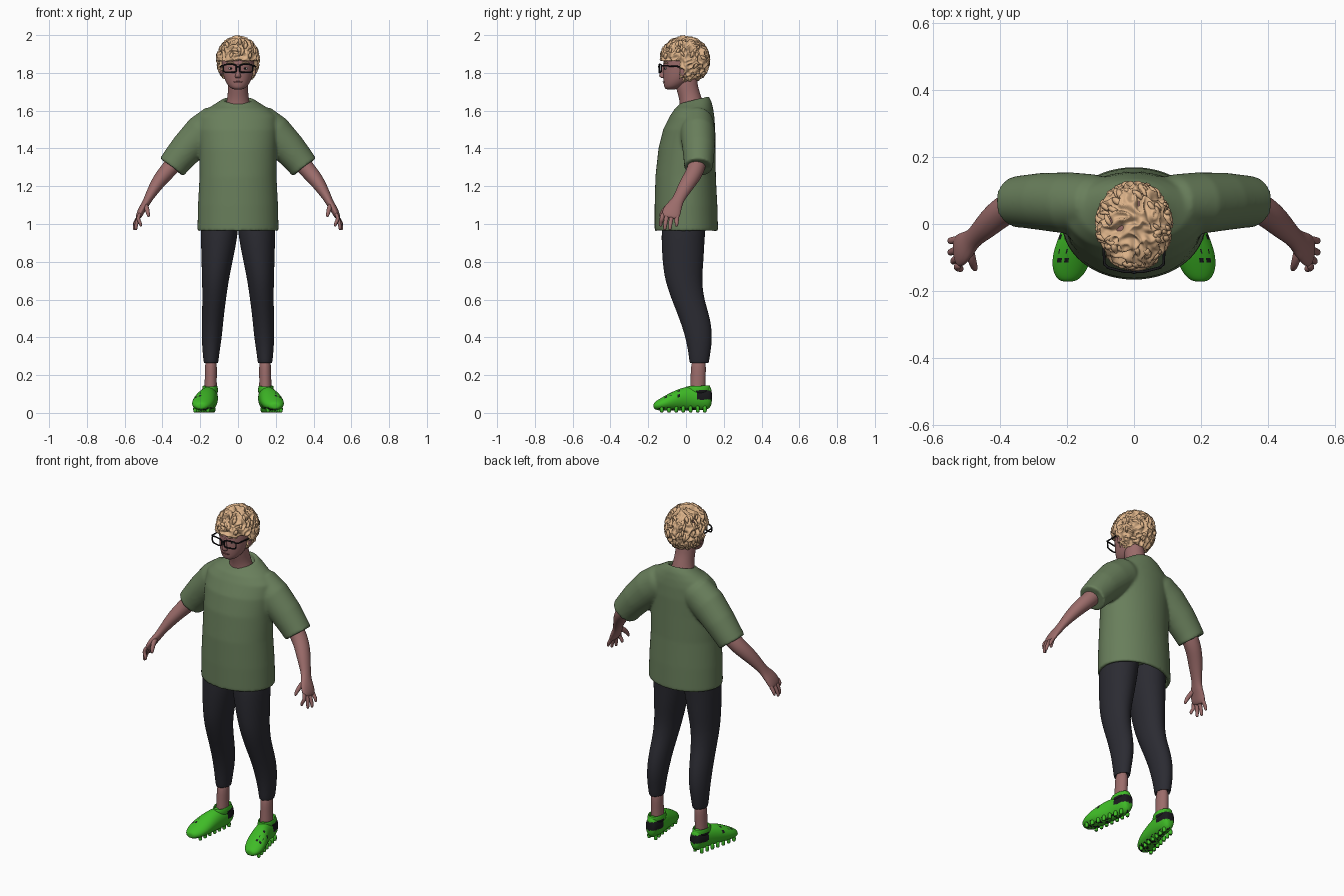
import bpy, bmesh, math, random
from mathutils import Vector, Matrix, noise

random.seed(4)
old = bpy.data.objects.get("Cube")
if old:
    bpy.data.objects.remove(old, do_unlink=True)
X, Y, Z = Vector((1, 0, 0)), Vector((0, 1, 0)), Vector((0, 0, 1))


def material(name, r, g, b):
    m = bpy.data.materials.new(name)
    m.use_nodes = True
    m.diffuse_color = (r, g, b, 1)
    node = m.node_tree.nodes["Principled BSDF"]
    node.inputs["Base Color"].default_value = (r, g, b, 1)
    node.inputs["Roughness"].default_value = 0.8
    return m


SKIN = material("skin", 0.33, 0.15, 0.145)
SHIRT = material("olive green", 0.14, 0.21, 0.105)
TROUSERS = material("charcoal", 0.024, 0.024, 0.032)
SHOE = material("bright green", 0.05, 0.5, 0.02)
BLACK = material("black", 0.01, 0.01, 0.012)
HAIR = material("blond", 0.72, 0.45, 0.25)
LIPS = material("lip brown", 0.2, 0.075, 0.075)
WHITE = material("eye white", 0.6, 0.55, 0.52)


def loft(bm, rings, n=16, tangent=None, ref=Y):
    """Skin elliptical rings (x, y, z, ru, rv, tilt) set along a path."""
    pts = [Vector(r[:3]) for r in rings]
    loops = []
    for i, r in enumerate(rings):
        t = tangent or (pts[min(i + 1, len(pts) - 1)] - pts[max(i - 1, 0)]).normalized()
        u = ref.cross(t).normalized()
        v = t.cross(u)
        tilt = r[5] if len(r) > 5 else 0
        loop = []
        for k in range(n):
            a = math.tau * k / n
            side = r[4] * math.sin(a)
            loop.append(bm.verts.new(pts[i] + u * r[3] * math.cos(a) + v * side + Z * tilt * side))
        loops.append(loop)
    for a, b in zip(loops, loops[1:]):
        for k in range(n):
            j = (k + 1) % n
            bm.faces.new((a[k], a[j], b[j], b[k]))
    bm.faces.new(loops[0][::-1])
    bm.faces.new(loops[-1])


def ball(bm, centre, radii, detail=3):
    mat = Matrix.Translation(centre) @ Matrix.Diagonal((*radii, 1))
    return bmesh.ops.create_icosphere(bm, subdivisions=detail, radius=1, matrix=mat)["verts"]


def finish(bm, name, mat, mirror=False, sub=0):
    bmesh.ops.recalc_face_normals(bm, faces=bm.faces)
    for f in bm.faces:
        f.smooth = True
    me = bpy.data.meshes.new(name)
    bm.to_mesh(me)
    bm.free()
    me.materials.append(mat)
    ob = bpy.data.objects.new(name, me)
    bpy.context.collection.objects.link(ob)
    if mirror:
        ob.modifiers.new("mirror", "MIRROR").use_mirror_merge = False
    if sub:
        s = ob.modifiers.new("smooth", "SUBSURF")
        s.levels = s.render_levels = sub
    return ob


def wire(name, points, radius, mat, cyclic=False, mirror=False):
    cu = bpy.data.curves.new(name, "CURVE")
    cu.dimensions = "3D"
    cu.bevel_depth = radius
    cu.bevel_resolution = 2
    cu.use_fill_caps = True
    sp = cu.splines.new("POLY")
    sp.points.add(len(points) - 1)
    for p, co in zip(sp.points, points):
        p.co = (*co, 1)
    sp.use_cyclic_u = cyclic
    cu.materials.append(mat)
    ob = bpy.data.objects.new(name, cu)
    bpy.context.collection.objects.link(ob)
    if mirror:
        ob.modifiers.new("mirror", "MIRROR").use_mirror_merge = False


# Shirt: torso and sleeves with hollow ends, fused into one smooth cloth
bm = bmesh.new()
loft(bm, [(0, 0, 1.03, .185, .135), (0, 0, .965, .195, .148), (0, .002, .96, .215, .168),
          (0, 0, 1.1, .212, .166), (0, -.002, 1.25, .204, .16), (0, .005, 1.4, .205, .151),
          (0, .017, 1.5, .21, .138), (0, .032, 1.57, .205, .118), (0, .042, 1.61, .165, .102),
          (0, .045, 1.635, .122, .09, .15), (0, .045, 1.66, .08, .074, .25),
          (0, .045, 1.655, .064, .06, .25), (0, .045, 1.625, .064, .06, .25)], 48, Z)
for s in (1, -1):
    loft(bm, [(s * .06, .06, 1.56, .06, .07), (s * .12, .06, 1.53, .1, .088),
              (s * .19, .062, 1.48, .1, .092), (s * .27, .067, 1.40, .089, .086),
              (s * .325, .067, 1.335, .081, .079), (s * .352, .066, 1.30, .078, .076),
              (s * .347, .066, 1.306, .06, .058), (s * .325, .066, 1.335, .055, .053)], 32)
shirt = finish(bm, "shirt", SHIRT)
r = shirt.modifiers.new("fuse", "REMESH")
r.mode, r.voxel_size, r.use_smooth_shade = "VOXEL", .0075, True
sm = shirt.modifiers.new("soften", "SMOOTH")
sm.factor, sm.iterations = .5, 8

# Trousers with open cuffs
bm = bmesh.new()
loft(bm, [(.085, 0, 1.1, .085, .11), (.097, -.01, 1.0, .1, .118), (.1, -.016, .93, .098, .116),
          (.111, -.016, .8, .083, .11), (.12, -.014, .7, .071, .098), (.126, .01, .6, .063, .087),
          (.134, .047, .5, .058, .083), (.139, .069, .4, .054, .072), (.143, .071, .32, .045, .059),
          (.143, .07, .265, .039, .052), (.143, .07, .26, .035, .046), (.143, .07, .29, .032, .04)],
     20, Z)
finish(bm, "trousers", TROUSERS, True, 2)

# Ankles
bm = bmesh.new()
loft(bm, [(.145, .062, .06, .035, .042), (.145, .062, .13, .034, .042), (.144, .064, .19, .032, .04),
          (.143, .068, .3, .034, .043)], 14, Z)
finish(bm, "ankles", SKIN, True, 2)

# Arms, palms and fingers
bm = bmesh.new()
loft(bm, [(.28, .067, 1.39, .05, .05), (.36, .058, 1.295, .046, .048), (.405, .028, 1.245, .041, .045),
          (.44, -.005, 1.195, .034, .041), (.475, -.038, 1.135, .023, .03), (.49, -.055, 1.105, .021, .038),
          (.51, -.073, 1.075, .02, .05), (.526, -.083, 1.04, .017, .05), (.531, -.085, 1.03, .009, .035)])
tips = [(-.122, -.134, .515, .985), (-.098, -.112, .54, .967), (-.073, -.085, .549, .966),
        (-.047, -.05, .549, .985)]
for y0, y1, x, z in tips:
    loft(bm, [(.518, y0, 1.06, .011, .013), (.533, (y0 + y1) / 2, 1.025, .011, .013),
              (x, y1, z + .02, .01, .011), (x, y1, z, .007, .008)], 8)
loft(bm, [(.49, -.07, 1.105, .014, .018), (.484, -.105, 1.085, .014, .016),
          (.477, -.127, 1.06, .012, .013), (.472, -.137, 1.035, .007, .008)], 8)
finish(bm, "arms_and_hands", SKIN, True, 2)

# Head, neck, nose and ears
bm = bmesh.new()
loft(bm, [(0, -.08, 1.711, .022, .024), (0, -.07, 1.722, .045, .046), (0, -.05, 1.75, .066, .07),
          (0, -.032, 1.79, .079, .091), (0, -.022, 1.83, .085, .1), (0, -.012, 1.88, .09, .106),
          (0, 0, 1.93, .08, .095), (0, 0, 1.97, .04, .05)], 24, Z)
loft(bm, [(0, .035, 1.58, .085, .07), (0, .03, 1.64, .062, .062), (0, .016, 1.69, .054, .06),
          (0, 0, 1.74, .054, .06), (0, 0, 1.8, .05, .06)], 20, Z)
loft(bm, [(0, -.118, 1.772, .012, .01), (0, -.126, 1.779, .018, .017), (0, -.125, 1.795, .012, .018),
          (0, -.119, 1.83, .008, .012), (0, -.112, 1.85, .008, .008)], 12, Z)
for s in (1, -1):
    ball(bm, (s * .088, -.015, 1.81), (.009, .018, .03), 2)
finish(bm, "head_and_neck", SKIN, sub=2)

# Lips, eyes and brows
bm = bmesh.new()
ball(bm, (0, -.116, 1.752), (.024, .0075, .0045))
finish(bm, "lips", LIPS)
for name, mat, size, y in (("eye_whites", WHITE, (.014, .006, .006), -.107),
                           ("irises", BLACK, (.0055, .004, .0055), -.1115)):
    bm = bmesh.new()
    ball(bm, (.037, y, 1.824), size, 2)
    finish(bm, name, mat, True)
wire("brows", [(.018, -.117, 1.851), (.04, -.111, 1.856), (.06, -.098, 1.851)], .004, HAIR, mirror=True)

# Glasses: rounded rims, bridge and temples
rim = []
for k in range(32):
    a = math.tau * k / 32
    c, s = math.cos(a), math.sin(a)
    px = .043 + .035 * math.copysign(abs(c) ** .5, c)
    rim.append((px, -.142 + .25 * max(px - .03, 0), 1.824 + .021 * math.copysign(abs(s) ** .5, s)))
wire("glasses_rims", rim, .004, BLACK, True, True)
wire("glasses_bridge", [(-.01, -.142, 1.83), (0, -.145, 1.833), (.01, -.142, 1.83)], .004, BLACK)
wire("glasses_temples", [(.077, -.13, 1.838), (.088, -.12, 1.838), (.094, -.01, 1.832)], .004, BLACK,
     mirror=True)

# Curly hair: ridged cap tucked in over the face, plus loose curls
centre, radii = Vector((0, -.006, 1.868)), Vector((.106, .124, .12))
bm = bmesh.new()
for v in ball(bm, centre, radii, 6):
    d = (v.co - centre).normalized()
    warp = noise.noise_vector(v.co * 18) * .02
    ridge = abs(noise.noise((v.co + warp) * 30))
    v.co += d * (.012 - .045 * ridge)
    line = 1.862 + .012 * noise.noise(Vector((v.co.x * 40, 0, 3)))
    if v.co.y < -.035 and v.co.z < line:
        v.co = centre + (v.co - centre) * .68
for i in range(130):
    d = Vector((random.gauss(0, 1), random.gauss(0, 1), random.gauss(.2, 1))).normalized()
    p = centre + Vector(d * q for d, q in zip(d, radii))
    if p.z > 1.965 or (p.y < -.02 and p.z < 1.885):
        continue
    side = d.cross(Vector((random.random(), random.random(), random.random() - .5))).normalized()
    w = random.uniform(.007, .011)
    loft(bm, [(*(p - side * .018 - d * .004), w * .6, w * .6), (*(p + d * .004), w, w),
              (*(p + side * .014 + d * .005), w * .8, w * .8),
              (*(p + side * .02 - Z * .007 + d * .006), w * .3, w * .3)], 7)
finish(bm, "curly_hair", HAIR)

# Shoes: body, raised collar and sole studs, baked so the marks follow fine faces
bm = bmesh.new()
body = [(.138, .146, .085, .02, .03), (.126, .146, .083, .036, .068), (.07, .148, .076, .044, .062),
        (.02, .155, .077, .047, .064), (-.03, .168, .072, .054, .06), (-.09, .183, .058, .062, .046),
        (-.14, .192, .043, .052, .032), (-.166, .196, .038, .032, .02), (-.172, .197, .037, .015, .01)]
loft(bm, [(x, y, z, rx, rz) for y, x, z, rx, rz in body], 20, -Y, Z)
loft(bm, [(.148, .063, .09, .044, .066), (.148, .063, .132, .042, .068, .04),
          (.148, .063, .146, .039, .064, .04), (.148, .063, .14, .033, .055, .04),
          (.148, .063, .11, .03, .05)], 20, Z)
for i in range(7):
    for s in (-1, 1):
        y = .1 - .038 * i
        x = .17 - .18 * y + s * (.022 + .002 * i)
        loft(bm, [(x, y, .04, .012, .012), (x, y, .008, .011, .011), (x, y, .002, .009, .009)], 8, Z)
shoes = finish(bm, "shoes", SHOE, True, 2)
bpy.context.view_layer.update()
baked = bpy.data.meshes.new_from_object(shoes.evaluated_get(bpy.context.evaluated_depsgraph_get()))
shoes.modifiers.clear()
shoes.data = baked
baked.materials.append(BLACK)
holes = [Vector((x, y, 0)) for y in (-.04, -.075, -.11) for x in (.2, .222)]
for f in baked.polygons:
    c = Vector((abs(f.center.x), f.center.y, f.center.z))
    strap = c.y > .055 and .07 < c.z < .118
    flat = Vector((c.x, c.y, 0))
    vent = f.normal.z > .2 and min((flat - h).length for h in holes) < .0065
    tread = f.normal.z < -.6 and c.z < .03 and noise.noise(c * 70) > .18
    f.material_index = int(strap or vent or tread)
